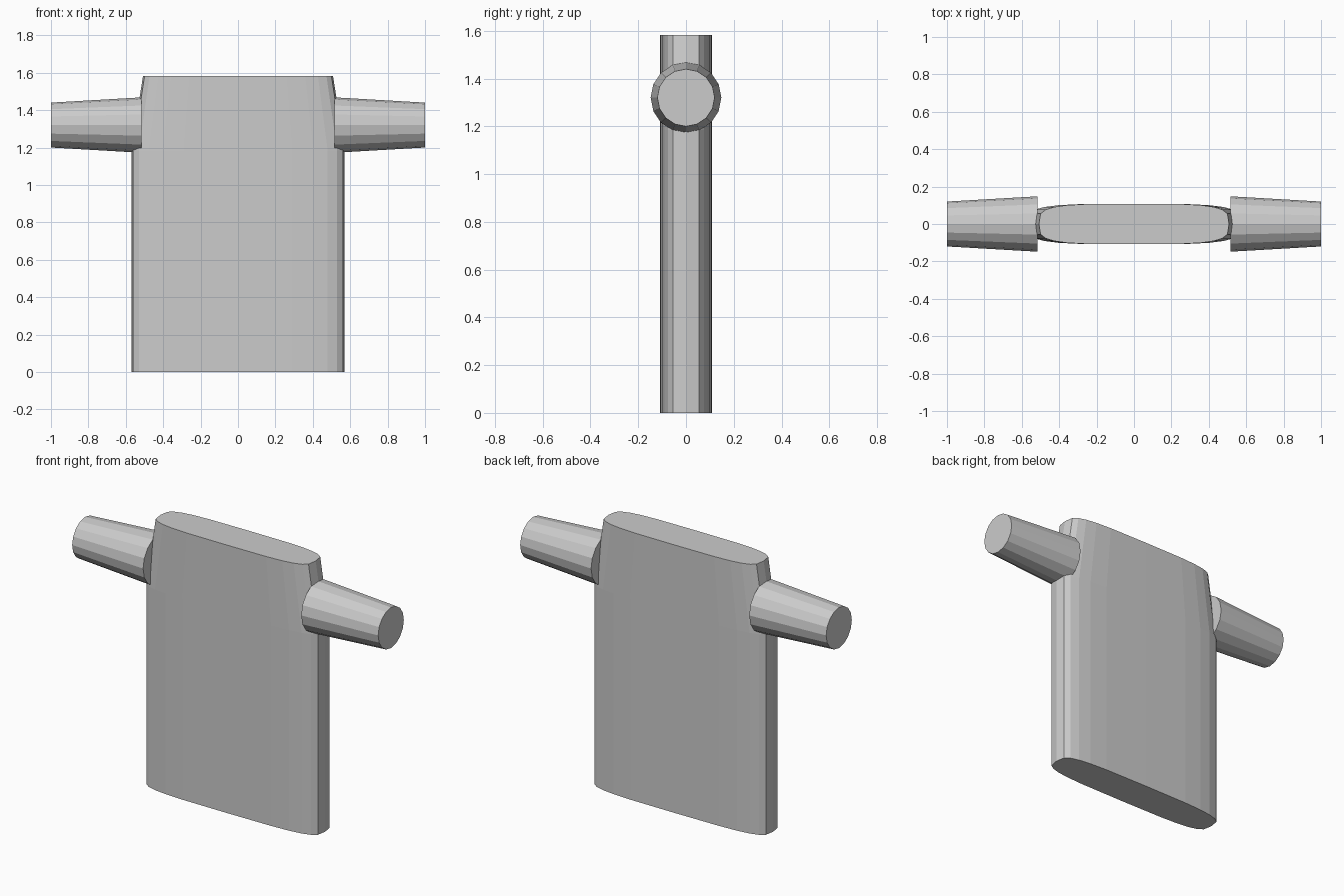
import bpy, bmesh
from math import sin, cos, pi, copysign

if "Cube" in bpy.data.objects:
    bpy.data.objects.remove(bpy.data.objects["Cube"])


def loft(name, rings):
    """Skin a list of closed rings and cap both ends."""
    bm = bmesh.new()
    loops = [[bm.verts.new(p) for p in ring] for ring in rings]
    for a, b in zip(loops, loops[1:]):
        for i in range(len(a)):
            j = (i + 1) % len(a)
            bm.faces.new((a[i], a[j], b[j], b[i]))
    bm.faces.new(loops[0])
    bm.faces.new(loops[-1])
    bmesh.ops.recalc_face_normals(bm, faces=bm.faces)
    mesh = bpy.data.meshes.new(name)
    bm.to_mesh(mesh)
    bm.free()
    obj = bpy.data.objects.new(name, mesh)
    bpy.context.collection.objects.link(obj)
    return obj


def power(v, p):
    return copysign(abs(v) ** p, v)


def body_ring(half_width, z, n=24):
    """Flattened superellipse cross-section."""
    angles = [2 * pi * i / n for i in range(n)]
    return [(half_width * power(cos(a), 0.5), 0.108 * power(sin(a), 0.5), z)
            for a in angles]


def sleeve_ring(x, radius, n=16):
    angles = [2 * pi * i / n for i in range(n)]
    return [(x, radius * cos(a), 1.32 + radius * sin(a)) for a in angles]


# Torso: straight sides, tapering towards the shoulders
loft("torso", [body_ring(0.57, 0), body_ring(0.57, 1.185), body_ring(0.508, 1.583)])

# Short tapered sleeves
for side, label in ((-1, "left"), (1, "right")):
    loft(label + "_sleeve", [sleeve_ring(side * 0.517, 0.148), sleeve_ring(side * 1.0, 0.12)])
